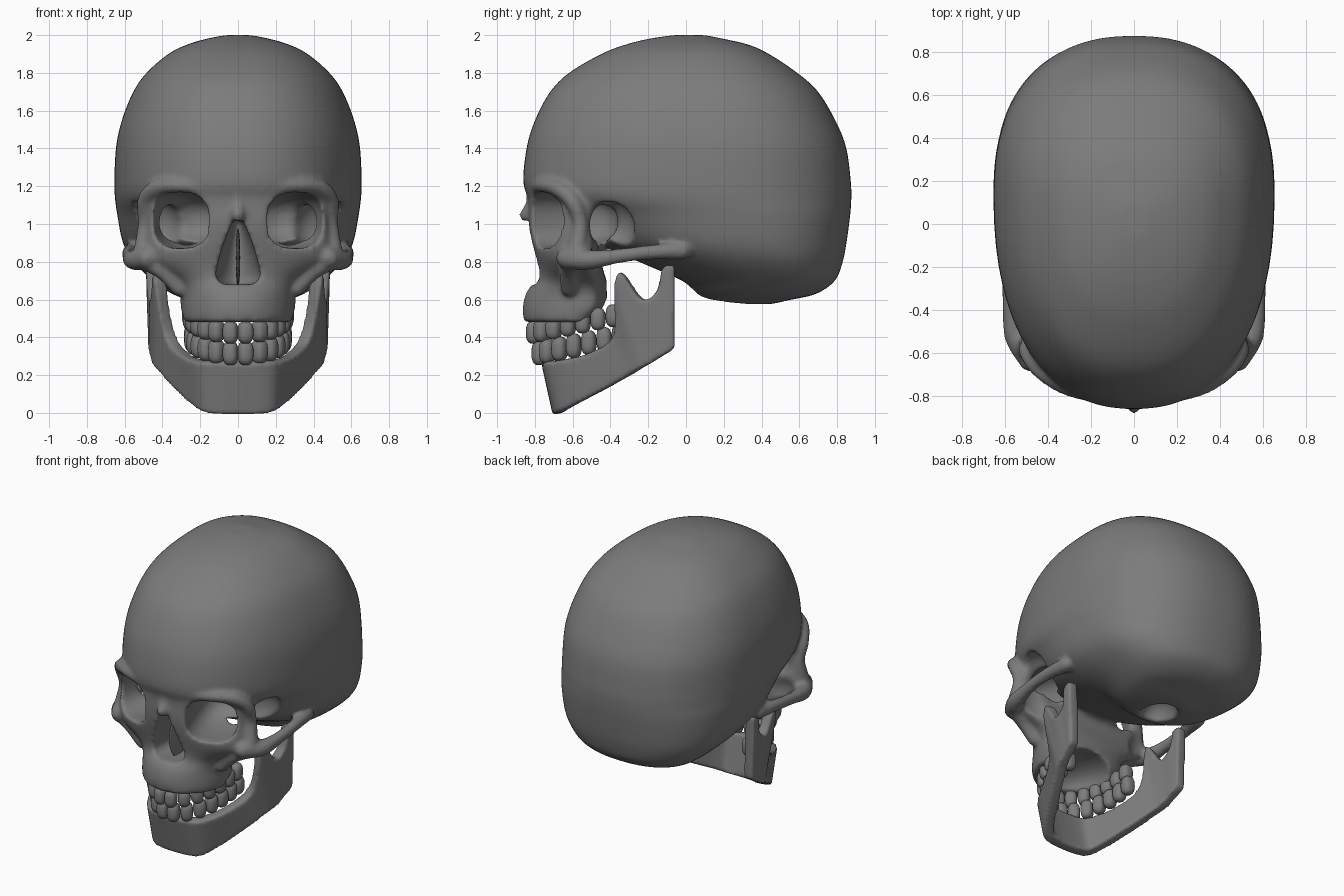
import bpy
import bmesh
import math
from mathutils import Matrix, Vector

if "Cube" in bpy.data.objects:
    bpy.data.objects.remove(bpy.data.objects["Cube"], do_unlink=True)

GREY = 0.2
bone = bpy.data.materials.new("bone_grey")
bone.use_nodes = True
bone.diffuse_color = (GREY, GREY, GREY, 1)
bone.node_tree.nodes["Principled BSDF"].inputs["Base Color"].default_value = (GREY, GREY, GREY, 1)


def spline(points, steps):
    """Catmull-Rom interpolation of tuples of any length."""
    result = []
    last = len(points) - 1
    for i in range(last):
        quad = [points[max(i - 1, 0)], points[i], points[i + 1], points[min(i + 2, last)]]
        for k in range(steps):
            t = k / steps
            result.append(tuple(
                b + t * ((c - a) + t * ((2 * a - 5 * b + 4 * c - d) + t * (3 * b - a - 3 * c + d))) / 2
                for a, b, c, d in zip(*quad)))
    return result + [points[-1]]


def power(value, exponent):
    return math.copysign(abs(value) ** exponent, value)


def loft(bm, rows, mid, n, segments=64):
    """Closed stack of egg-shaped rings; each row is z, front y, back y, half width."""
    rings = []
    for z, front, back, width in spline(rows, 4):
        centre = front + mid * (back - front)
        ring = []
        for i in range(segments):
            angle = math.tau * i / segments
            s = power(math.sin(angle), 2 / n)
            depth = (back - centre) if s > 0 else (centre - front)
            ring.append(bm.verts.new((width * power(math.cos(angle), 2 / n), centre + depth * s, z)))
        rings.append(ring)
    for low, high in zip(rings, rings[1:]):
        for i in range(segments):
            j = (i + 1) % segments
            bm.faces.new((low[i], low[j], high[j], high[i]))
    bm.faces.new(rings[0])
    bm.faces.new(rings[-1])


def ellipsoid(bm, centre, radii, turn=0, n=2, detail=4):
    """Rounded blob; higher n is boxier."""
    made = bmesh.ops.create_icosphere(bm, subdivisions=detail, radius=1)
    spin = Matrix.Rotation(turn, 3, "Z")
    for v in made["verts"]:
        size = sum(abs(c) ** n for c in v.co) ** (1 / n)
        v.co = Vector(centre) + spin @ Vector([c / size * r for c, r in zip(v.co, radii)])


def strut(bm, path, side=1):
    """Bar of varying thickness; each point is x, y, z, radius."""
    for x, y, z, r in spline(path, 12):
        ellipsoid(bm, (side * x, y, z), (r, r, r), detail=2)


def make_object(name, bm):
    bmesh.ops.recalc_face_normals(bm, faces=bm.faces)
    mesh = bpy.data.meshes.new(name)
    bm.to_mesh(mesh)
    bm.free()
    obj = bpy.data.objects.new(name, mesh)
    bpy.context.collection.objects.link(obj)
    return obj


def bake(obj):
    bpy.context.view_layer.update()
    shape = obj.evaluated_get(bpy.context.evaluated_depsgraph_get())
    mesh = bpy.data.meshes.new_from_object(shape)
    obj.modifiers.clear()
    obj.data = mesh


def fuse(obj, voxel, passes):
    """Melt overlapping pieces into one smooth skin."""
    remesh = obj.modifiers.new("fuse", "REMESH")
    remesh.mode = "VOXEL"
    remesh.voxel_size = voxel
    soften = obj.modifiers.new("soften", "SMOOTH")
    soften.factor = 0.5
    soften.iterations = passes
    bake(obj)


def finish(obj):
    obj.data.materials.clear()
    obj.data.materials.append(bone)
    obj.data.polygons.foreach_set("use_smooth", [True] * len(obj.data.polygons))
    obj.data.update()


# Braincase and face block
bm = bmesh.new()
loft(bm, [(2.0, -.07, .1, .07), (1.98, -.2, .2, .17), (1.95, -.32, .33, .27), (1.9, -.45, .44, .37),
          (1.8, -.62, .59, .485), (1.7, -.72, .7, .555), (1.55, -.8, .79, .615), (1.4, -.845, .85, .647),
          (1.2, -.86, .875, .655), (1.12, -.79, .875, .65), (1.05, -.64, .87, .64), (.9, -.46, .85, .61),
          (.8, -.25, .83, .555), (.7, -.02, .79, .45), (.63, .06, .69, .35), (.6, .12, .56, .26),
          (.575, .25, .45, .12)], .58, 2.3)
loft(bm, [(1.23, -.84, -.45, .49), (1.1, -.835, -.45, .5), (1.0, -.835, -.45, .5), (.9, -.82, -.45, .52),
          (.82, -.8, -.45, .53), (.76, -.79, -.44, .46), (.7, -.8, -.42, .36), (.64, -.845, -.42, .31),
          (.56, -.865, -.42, .305), (.48, -.86, -.5, .285)], .8, 2)
skull = make_object("skull", bm)
fuse(skull, .02, 4)

# Openings: eye sockets, temple gaps, cheek hollows, nose, palate, base of skull
bm = bmesh.new()
for side in (1, -1):
    ellipsoid(bm, (side * .285, -.68, 1.02), (.165, .33, .15), side * .3, 2.6)
    ellipsoid(bm, (side * .46, -.39, .99), (.16, .12, .15))
    ellipsoid(bm, (side * .46, -.41, .8), (.14, .1, .14))
loft(bm, [(.68, -1, -.55, .08), (.72, -1, -.55, .12), (.8, -1, -.55, .105), (.9, -1, -.55, .075),
          (1.0, -1, -.55, .035), (1.03, -1, -.55, .015)], .5, 2, 32)
ellipsoid(bm, (0, -.5, .48), (.2, .27, .13))
ellipsoid(bm, (0, .24, .57), (.11, .14, .14))
cutter = make_object("opening_cutter", bm)
cutter.hide_render = True
fuse(cutter, .02, 1)
cut = skull.modifiers.new("openings", "BOOLEAN")
cut.operation = "DIFFERENCE"
cut.solver = "EXACT"
cut.object = cutter
bake(skull)
bpy.data.objects.remove(cutter, do_unlink=True)

# Brow ridges, socket rims, cheek arches and nasal bones
bm = bmesh.new()
bm.from_mesh(skull.data)
for side in (1, -1):
    strut(bm, [(.09, -.81, 1.19, .04), (.3, -.765, 1.205, .04), (.43, -.68, 1.19, .045),
               (.49, -.6, 1.12, .045), (.49, -.56, 1.0, .042), (.5, -.58, .86, .055)], side)
    strut(bm, [(.48, -.63, .82, .06), (.55, -.52, .81, .055), (.575, -.36, .83, .04),
               (.575, -.2, .85, .04), (.55, -.02, .86, .05)], side)
    strut(bm, [(.5, -.6, .81, .055), (.4, -.62, .755, .05), (.31, -.62, .66, .045)], side)
    strut(bm, [(.44, -.6, .85, .04), (.32, -.69, .835, .04), (.2, -.74, .85, .035)], side)
strut(bm, [(0, -.8, 1.17, .05), (0, -.805, 1.11, .042), (0, -.85, 1.045, .034)])
old_skull = skull
skull = make_object("skull", bm)
bpy.data.objects.remove(old_skull, do_unlink=True)
skull.name = "skull"
fuse(skull, .014, 5)
finish(skull)

# Thin wall inside the nose
bm = bmesh.new()
ellipsoid(bm, (0, -.66, .82), (.012, .11, .16), detail=3)
finish(make_object("nasal_septum", bm))

# Lower jaw: a bent strip; each station is the bottom point, then the top point
half = [(.12, -.665, 0, .12, -.725, .275), (.2, -.61, .03, .21, -.66, .28),
        (.31, -.42, .13, .29, -.5, .32), (.39, -.27, .215, .36, -.37, .42),
        (.41, -.23, .24, .41, -.37, .69), (.42, -.2, .255, .42, -.335, .74),
        (.43, -.15, .285, .435, -.23, .6), (.435, -.11, .31, .44, -.15, .65),
        (.44, -.085, .325, .45, -.12, .77), (.44, -.06, .345, .455, -.06, .78)]
mirrored = [(-a, b, c, -d, e, f) for a, b, c, d, e, f in reversed(half)]
bm = bmesh.new()
columns = []
for station in spline(mirrored + half, 4):
    low, high = Vector(station[:3]), Vector(station[3:])
    columns.append([bm.verts.new(low.lerp(high, k / 8)) for k in range(9)])
for left, right in zip(columns, columns[1:]):
    for k in range(8):
        bm.faces.new((left[k], right[k], right[k + 1], left[k + 1]))
jaw = make_object("lower_jaw", bm)
plate = jaw.modifiers.new("thickness", "SOLIDIFY")
plate.thickness = .07
plate.offset = 0
fuse(jaw, .013, 5)
finish(jaw)


# Teeth, set along half-ellipse arches that rise toward the back
def tooth_row(name, across, along, height, tall):
    bm = bmesh.new()
    wide = .08
    t = wide / 2 / across
    for _ in range(7):
        dx, dy = across * math.cos(t), along * math.sin(t)
        y = -.38 - along * math.cos(t)
        z = height + .21 * (y + .81)
        for side in (1, -1):
            ellipsoid(bm, (side * across * math.sin(t), y, z), (wide * .5, .042, tall),
                      side * math.atan2(dy, dx), 2.8, 3)
        t += wide / math.hypot(dx, dy)
    finish(make_object(name, bm))


tooth_row("upper_teeth", .255, .43, .425, .06)
tooth_row("lower_teeth", .245, .4, .31, .065)
